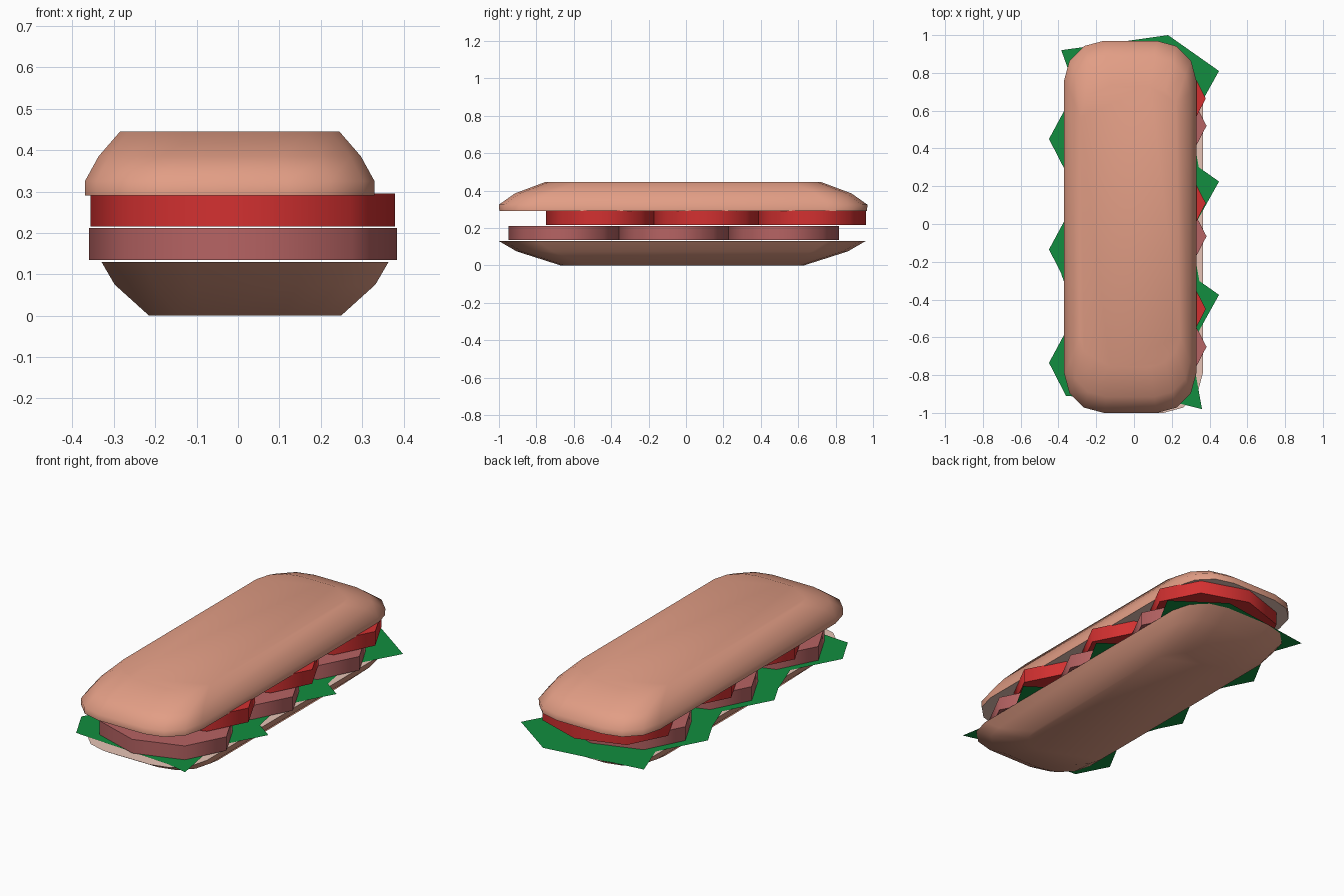
import bpy, bmesh, math

if "Cube" in bpy.data.objects:
    bpy.data.objects.remove(bpy.data.objects["Cube"])


def material(name, rgb):
    m = bpy.data.materials.new(name)
    m.diffuse_color = (*rgb, 1)
    m.use_nodes = True
    m.node_tree.nodes["Principled BSDF"].inputs["Base Color"].default_value = m.diffuse_color
    return m


CRUST = material("crust", (0.76, 0.34, 0.235))
CRUMB = material("cut bread", (0.84, 0.58, 0.49))
SALAMI = material("salami pink", (0.47, 0.125, 0.125))
TOMATO = material("tomato red", (0.65, 0.03, 0.03))
LETTUCE = material("lettuce green", (0.006, 0.27, 0.05))


def finish(bm, name, mats, angle=None):
    me = bpy.data.meshes.new(name)
    bm.to_mesh(me)
    bm.free()
    for m in mats:
        me.materials.append(m)
    ob = bpy.data.objects.new(name, me)
    bpy.context.collection.objects.link(ob)
    if angle:
        bpy.ops.object.select_all(action='DESELECT')
        ob.select_set(True)
        bpy.context.view_layer.objects.active = ob
        bpy.ops.object.shade_smooth_by_angle(angle=math.radians(angle))
    return ob


def rounded_outline(hx, hy, steps=3):
    """Rounded rectangle whose corners scale with its width."""
    r = hx * 0.6
    pts = []
    for k, (sx, sy) in enumerate([(1, 1), (-1, 1), (-1, -1), (1, -1)]):
        for i in range(steps + 1):
            a = math.pi / 2 * (k + i / steps)
            pts.append((sx * (hx - r) + r * math.cos(a),
                        sy * (hy - r) + r * math.sin(a)))
    return pts


def bun(name, cx, cy, rings, crumb_dir):
    """Loft rings of (z, half width, half length); cut face gets bread colour."""
    bm = bmesh.new()
    loops = [[bm.verts.new((cx + x, cy + y, z)) for x, y in rounded_outline(hx, hy)]
             for z, hx, hy in rings]
    n = len(loops[0])
    for a, b in zip(loops, loops[1:]):
        for i in range(n):
            j = (i + 1) % n
            bm.faces.new((a[i], a[j], b[j], b[i]))
    bm.faces.new(loops[0][::-1])
    bm.faces.new(loops[-1])
    bm.normal_update()
    for f in bm.faces:
        f.material_index = int(f.normal.z * crumb_dir > 0.9)
    return finish(bm, name, [CRUST, CRUMB], 60)


def slice_disc(name, x, y, z0, z1, rx, ry, mat):
    """Eight-sided slice with a corner pointing along x."""
    bm = bmesh.new()
    ring = [bm.verts.new((x + rx * math.cos(k * math.pi / 4),
                          y + ry * math.sin(k * math.pi / 4), z0)) for k in range(8)]
    base = bm.faces.new(ring)
    ext = bmesh.ops.extrude_face_region(bm, geom=[base], use_keep_orig=True)["geom"]
    for v in ext:
        if isinstance(v, bmesh.types.BMVert):
            v.co.z = z1
    bmesh.ops.recalc_face_normals(bm, faces=bm.faces)
    return finish(bm, name, [mat], 60)


# Bread halves
bun("bottom_bun", 0.017, -0.02,
    [(0, 0.232, 0.65), (0.075, 0.315, 0.885), (0.13, 0.347, 0.98)], 1)
bun("top_bun", -0.02, -0.015,
    [(0.29, 0.35, 0.983), (0.325, 0.35, 0.985), (0.385, 0.317, 0.90), (0.445, 0.265, 0.74)], -1)

# Ragged flat lettuce leaves
LEAF = [(0.45, 0.21), (0.18, 0.40), (-0.03, 0.37), (-0.385, 0.32), (-0.31, 0.11),
        (-0.45, -0.15), (-0.36, -0.325), (0.24, -0.365), (0.36, -0.395), (0.30, -0.06)]
for i, y in enumerate((0.60, 0.015, -0.585)):
    bm = bmesh.new()
    bm.faces.new([bm.verts.new((px, y + py, 0.133 + 0.0005 * i)) for px, py in LEAF])
    finish(bm, f"lettuce_leaf_{i + 1}", [LETTUCE])

# Salami and tomato slices
for i, y in enumerate((-0.65, -0.065, 0.52)):
    slice_disc(f"salami_slice_{i + 1}", 0.012, y, 0.135, 0.212, 0.372, 0.298, SALAMI)
for i, y in enumerate((-0.45, 0.11, 0.665)):
    slice_disc(f"tomato_slice_{i + 1}", 0.012, y, 0.216, 0.295, 0.368, 0.298, TOMATO)
